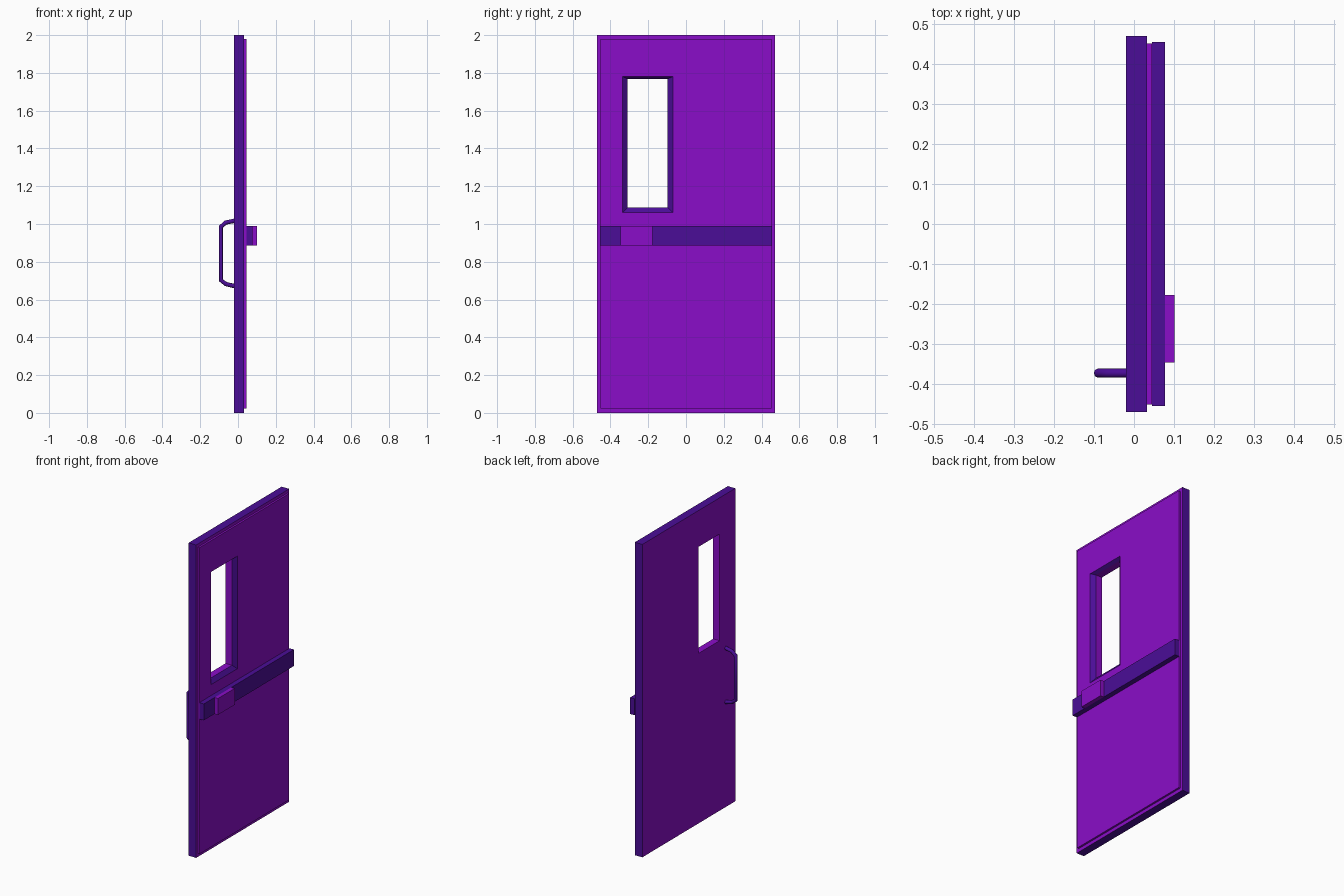
import bpy
import bmesh

if "Cube" in bpy.data.objects:
    bpy.data.objects.remove(bpy.data.objects["Cube"])


def material(name, rgb):
    mat = bpy.data.materials.new(name)
    mat.diffuse_color = (*rgb, 1)
    mat.use_nodes = True
    mat.node_tree.nodes["Principled BSDF"].inputs["Base Color"].default_value = mat.diffuse_color
    return mat


violet = material("violet_paint", (0.255, 0.004, 0.58))
indigo = material("indigo_trim", (0.07, 0.004, 0.31))


def finish(name, bm, mats):
    bmesh.ops.recalc_face_normals(bm, faces=bm.faces)
    mesh = bpy.data.meshes.new(name)
    bm.to_mesh(mesh)
    bm.free()
    for m in mats:
        mesh.materials.append(m)
    obj = bpy.data.objects.new(name, mesh)
    bpy.context.collection.objects.link(obj)
    return obj


def rect_ring(name, loops, slots, mats):
    """Skin a closed ring of rectangles (x, y0, y1, z0, z1), one material slot per band."""
    bm = bmesh.new()
    rings = [[bm.verts.new((x, y, z)) for y, z in
              ((y0, z0), (y1, z0), (y1, z1), (y0, z1))]
             for x, y0, y1, z0, z1 in loops]
    for i, slot in enumerate(slots):
        a, b = rings[i], rings[(i + 1) % len(rings)]
        for k in range(4):
            n = (k + 1) % 4
            bm.faces.new((a[k], a[n], b[n], b[k])).material_index = slot
    return finish(name, bm, mats)


def box(name, lo, hi, mat):
    bm = bmesh.new()
    bmesh.ops.create_cube(bm, size=1)
    for v in bm.verts:
        v.co = [(l + h) / 2 + c * (h - l) for c, l, h in zip(v.co, lo, hi)]
    return finish(name, bm, [mat])


# Door leaf: slab edge, stepped face panel and bevelled window opening
BACK, STEP, FACE = -0.02, 0.033, 0.045
rect_ring("door_leaf", [
    (BACK, -0.47, 0.47, 0.0, 2.0),
    (STEP, -0.47, 0.47, 0.0, 2.0),
    (STEP, -0.452, 0.452, 0.022, 1.98),
    (FACE, -0.452, 0.452, 0.022, 1.98),
    (FACE, -0.336, -0.07, 1.06, 1.78),
    (0.025, -0.31, -0.097, 1.087, 1.768),
    (BACK, -0.31, -0.097, 1.087, 1.768),
], [1, 0, 0, 0, 1, 0, 0], [violet, indigo])

# Panic bar and its push pad
box("push_bar", (FACE, -0.455, 0.455, )[:2] + (0.885,), (0.077, 0.455, 0.99), indigo)
box("push_pad", (0.077, -0.347, 0.885), (0.101, -0.177, 0.99), violet)

# Pull handle on the other side
curve = bpy.data.curves.new("pull_handle", 'CURVE')
curve.dimensions = '3D'
curve.bevel_depth = 0.0115
curve.bevel_resolution = 2
curve.use_fill_caps = True
path = [(-0.018, 1.017), (-0.064, 1.008), (-0.090, 0.986),
        (-0.090, 0.702), (-0.064, 0.682), (-0.018, 0.671)]
spline = curve.splines.new('POLY')
spline.points.add(len(path) - 1)
for p, (x, z) in zip(spline.points, path):
    p.co = (x, -0.373, z, 1)
curve.materials.append(indigo)
handle = bpy.data.objects.new("pull_handle", curve)
bpy.context.collection.objects.link(handle)
